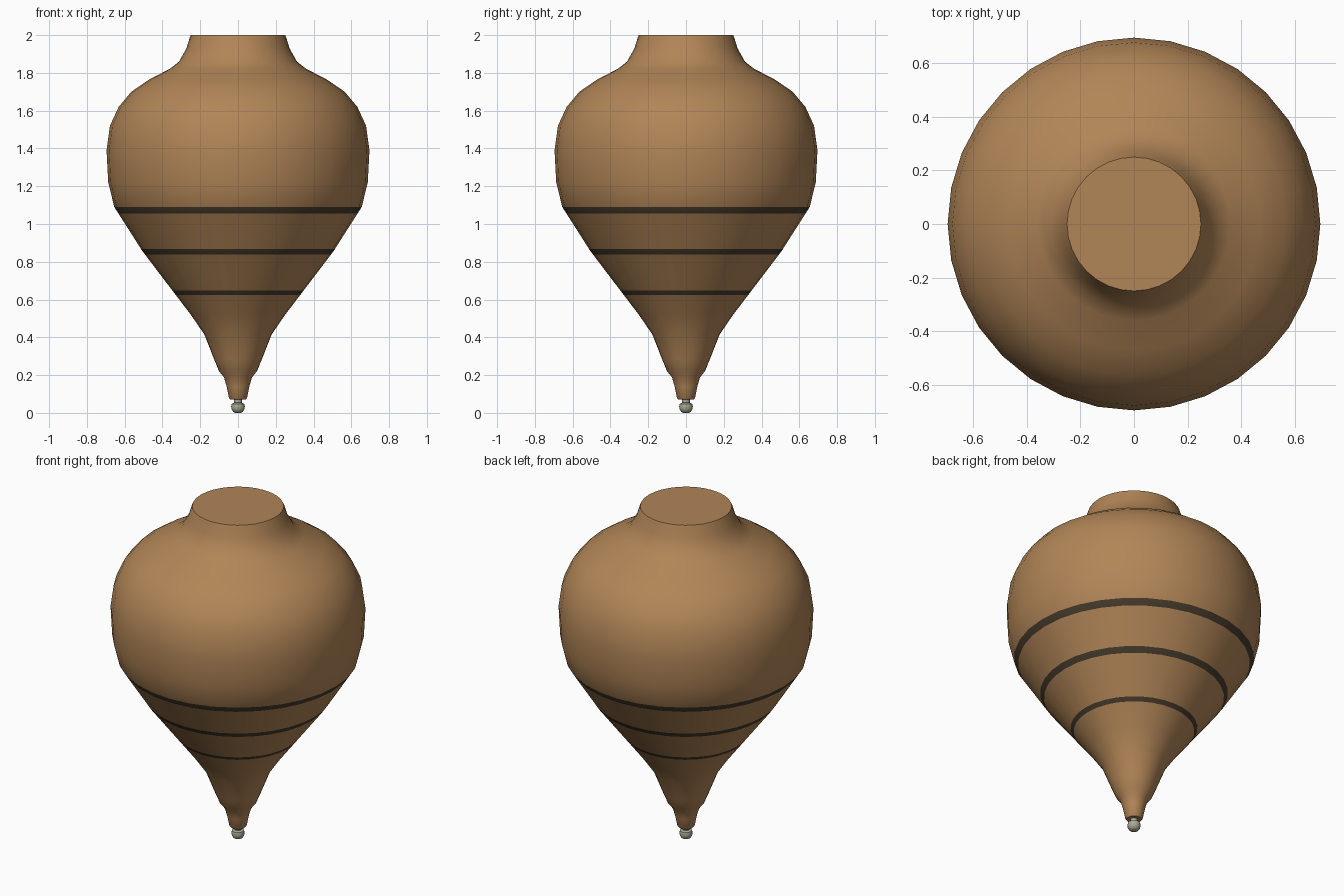
import bpy, math

if "Cube" in bpy.data.objects:
    bpy.data.objects.remove(bpy.data.objects["Cube"])


def material(name, rgb):
    m = bpy.data.materials.new(name)
    m.diffuse_color = (*rgb, 1)
    m.use_nodes = True
    m.node_tree.nodes["Principled BSDF"].inputs["Base Color"].default_value = m.diffuse_color
    return m


wood = material("wood", (0.44, 0.235, 0.095))
paint = material("dark_stripe", (0.06, 0.043, 0.024))
metal = material("metal", (0.40, 0.40, 0.31))


def lathe(name, profile, segments, mats, rule=lambda z: 0):
    """Revolve (radius, height) points about z, closing both ends."""
    verts, faces, n = [], [], segments
    for r, z in profile:
        for i in range(n):
            a = 2 * math.pi * i / n
            verts.append((r * math.cos(a), r * math.sin(a), z))
    for k in range(len(profile) - 1):
        for i in range(n):
            j = (i + 1) % n
            faces.append((k * n + i, k * n + j, (k + 1) * n + j, (k + 1) * n + i))
    faces.append(tuple(reversed(range(n))))
    last = (len(profile) - 1) * n
    faces.append(tuple(range(last, last + n)))
    me = bpy.data.meshes.new(name)
    me.from_pydata(verts, [], faces)
    for m in mats:
        me.materials.append(m)
    for p in me.polygons:
        p.material_index = rule(p.center.z)
    ob = bpy.data.objects.new(name, me)
    bpy.context.collection.objects.link(ob)
    bpy.ops.object.select_all(action='DESELECT')
    ob.select_set(True)
    bpy.context.view_layer.objects.active = ob
    bpy.ops.object.shade_smooth_by_angle(angle=math.radians(35))
    return ob


# Turned wooden body, bottom to top
body = [(0.04, 0.07), (0.048, 0.08), (0.06, 0.14), (0.074, 0.188), (0.10, 0.22),
        (0.127, 0.285), (0.178, 0.415), (0.25, 0.52), (0.33, 0.625), (0.505, 0.855),
        (0.655, 1.09), (0.687, 1.22), (0.696, 1.39), (0.678, 1.52), (0.632, 1.62),
        (0.565, 1.70), (0.47, 1.765), (0.36, 1.822), (0.312, 1.86), (0.273, 1.93),
        (0.256, 1.985), (0.25, 2.0)]

# Painted bands: extra rings on the profile, coloured by height
bands = [(0.625, 0.647), (0.838, 0.868), (1.055, 1.09)]


def radius_at(z):
    for (r0, z0), (r1, z1) in zip(body, body[1:]):
        if z0 <= z <= z1:
            return r0 + (r1 - r0) * (z - z0) / (z1 - z0)


heights = sorted({z for _, z in body} | {z for b in bands for z in b})
lathe("top_body", [(radius_at(z), z) for z in heights], 32, [wood, paint],
      lambda z: int(any(lo < z < hi for lo, hi in bands)))

# Metal spinning tip: stem and flattened ball
lathe("tip_stem", [(0.02, 0.03), (0.02, 0.075)], 16, [metal])
lathe("tip_ball", [(0.014, 0.0), (0.026, 0.006), (0.034, 0.018), (0.036, 0.034),
                   (0.033, 0.048), (0.02, 0.054)], 16, [metal])
